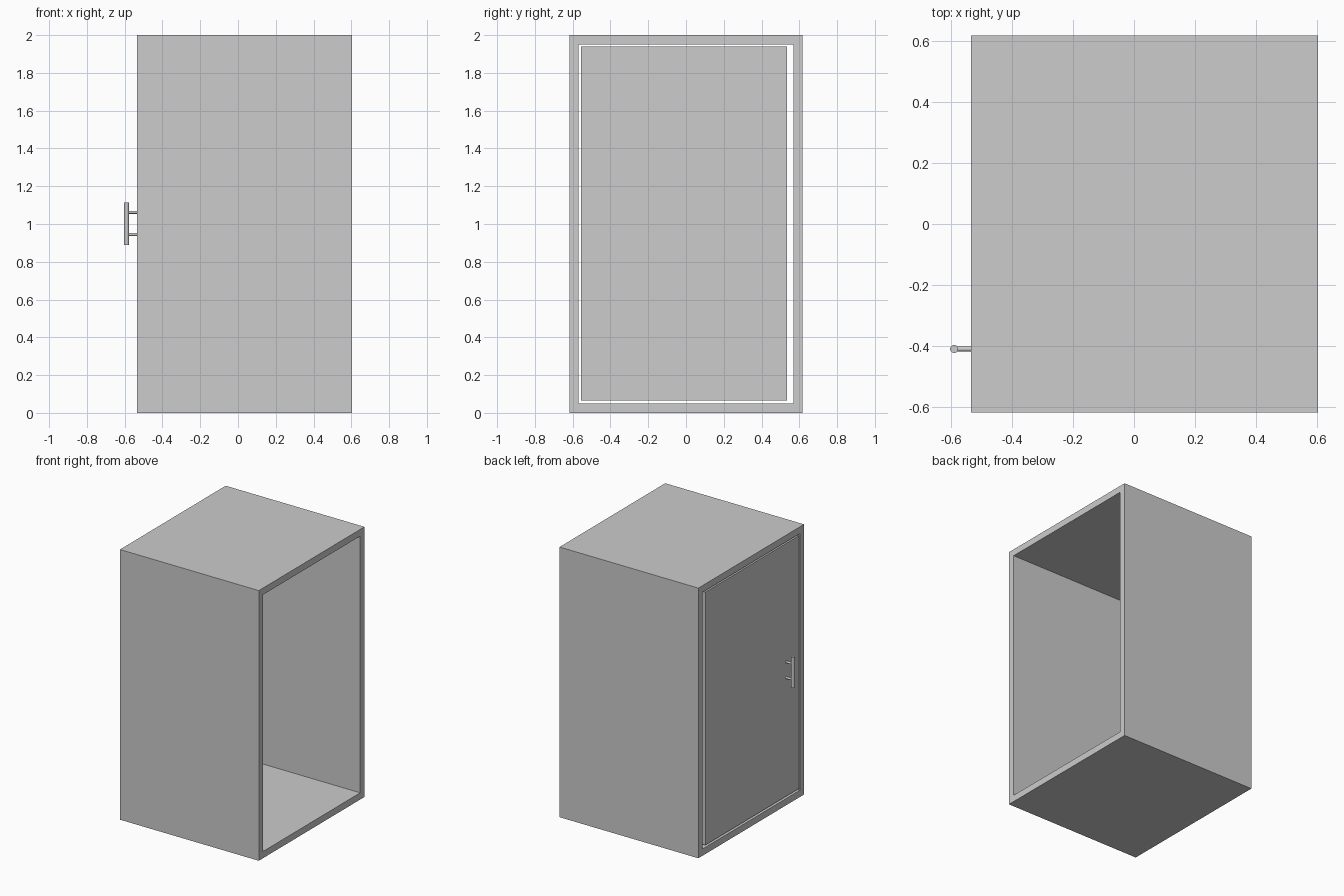
import bpy
import bmesh
from mathutils import Matrix, Vector

cube = bpy.data.objects.get("Cube")
if cube:
    bpy.data.objects.remove(cube, do_unlink=True)

grey = bpy.data.materials.new("light_grey")
grey.use_nodes = True
colour = (0.604, 0.604, 0.604, 1)
grey.diffuse_color = colour
grey.node_tree.nodes["Principled BSDF"].inputs["Base Color"].default_value = colour

BACK, DOOR_FACE = 0.603, -0.534      # open end and door end along x
HALF_W, HEIGHT = 0.618, 2.0
WALL = 0.05


def finish(name, bm):
    bmesh.ops.recalc_face_normals(bm, faces=bm.faces)
    mesh = bpy.data.meshes.new(name)
    bm.to_mesh(mesh)
    bm.free()
    mesh.materials.append(grey)
    obj = bpy.data.objects.new(name, mesh)
    bpy.context.collection.objects.link(obj)
    return obj


def box(name, lo, hi):
    lo, hi = Vector(lo), Vector(hi)
    bm = bmesh.new()
    bmesh.ops.create_cube(bm, size=1, matrix=Matrix.Translation((lo + hi) / 2)
                          @ Matrix.Diagonal((*(hi - lo), 1)))
    return finish(name, bm)


def rod(name, start, end, radius):
    start, end = Vector(start), Vector(end)
    axis = end - start
    turn = axis.to_track_quat("Z", "Y").to_matrix().to_4x4()
    bm = bmesh.new()
    bmesh.ops.create_cone(bm, cap_ends=True, segments=32, radius1=radius, radius2=radius,
                          depth=axis.length,
                          matrix=Matrix.Translation((start + end) / 2) @ turn)
    obj = finish(name, bm)
    bpy.ops.object.select_all(action="DESELECT")
    obj.select_set(True)
    bpy.context.view_layer.objects.active = obj
    bpy.ops.object.shade_smooth_by_angle()
    return obj


def ring(bm, x, inset):
    w = HALF_W - inset
    corners = ((-w, inset), (w, inset), (w, HEIGHT - inset), (-w, HEIGHT - inset))
    return [bm.verts.new((x, y, z)) for y, z in corners]


# Rectangular sleeve, open at both ends
bm = bmesh.new()
loops = [ring(bm, DOOR_FACE, 0), ring(bm, BACK, 0),
         ring(bm, BACK, WALL), ring(bm, DOOR_FACE, WALL)]
for k in range(4):
    a, b = loops[k], loops[(k + 1) % 4]
    for i in range(4):
        j = (i + 1) % 4
        bm.faces.new((a[i], a[j], b[j], b[i]))
finish("cabinet_shell", bm)

# Door panel, flush with the shell and with a gap all round
box("door", (DOOR_FACE, -0.557, 0.066), (DOOR_FACE + 0.045, 0.536, 1.939))

# Pull handle: upright bar on two standoffs
HANDLE_X, HANDLE_Y = -0.59, -0.41
rod("handle_bar", (HANDLE_X, HANDLE_Y, 0.89), (HANDLE_X, HANDLE_Y, 1.114), 0.013)
for name, z in (("lower", 0.945), ("upper", 1.062)):
    rod(name + "_handle_standoff", (HANDLE_X, HANDLE_Y, z),
        (DOOR_FACE + 0.01, HANDLE_Y, z), 0.008)
